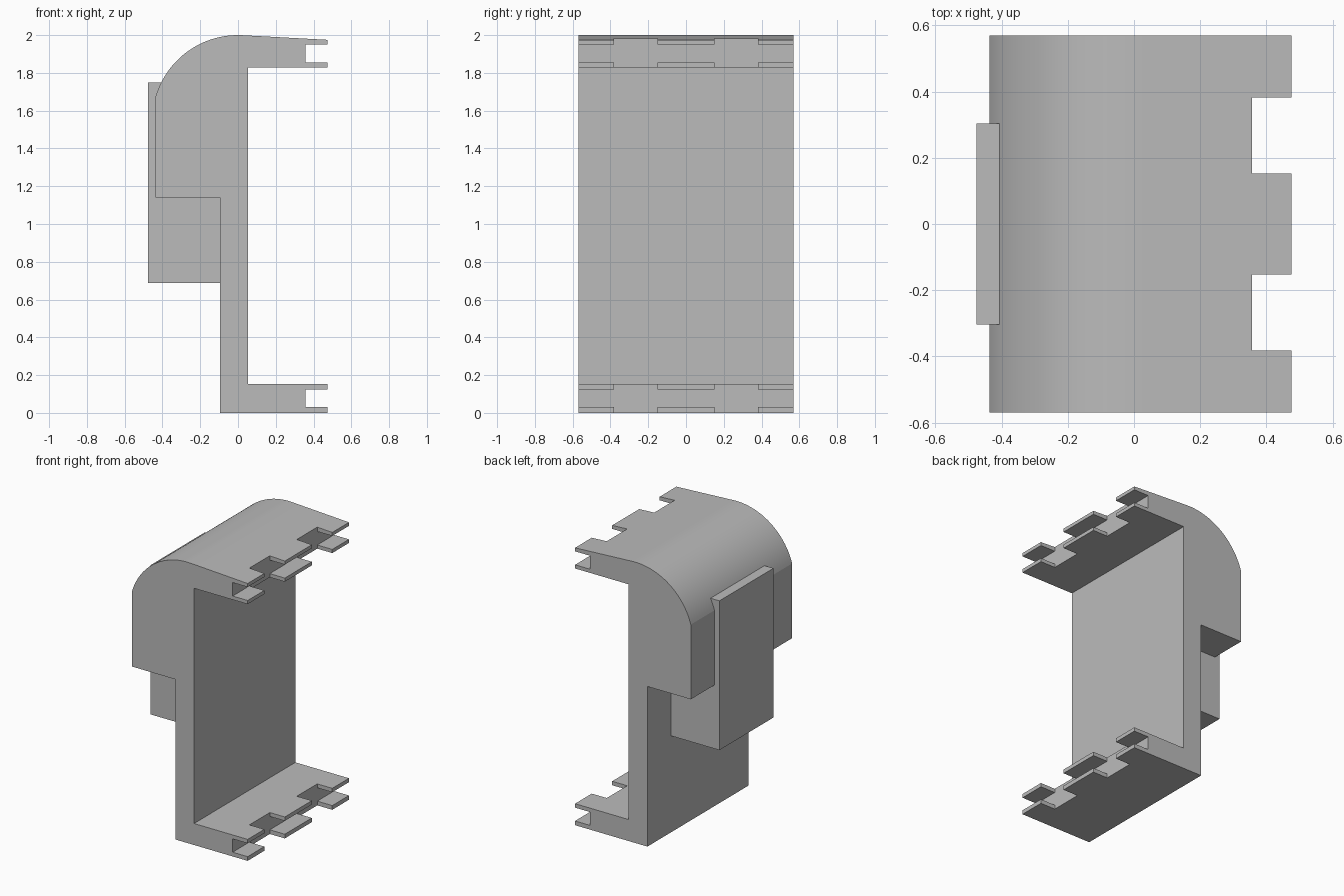
import bpy, bmesh, math

cube = bpy.data.objects.get("Cube")
if cube:
    bpy.data.objects.remove(cube, do_unlink=True)

HALF_DEPTH = 0.57
TIP, SLOT = 0.475, 0.357          # tab tips and slot floor along x

grey = bpy.data.materials.new("plain_grey")
grey.use_nodes = True
colour = (0.5, 0.5, 0.5, 1)
grey.diffuse_color = colour
grey.node_tree.nodes["Principled BSDF"].inputs["Base Color"].default_value = colour


def extrude_profile(name, points, y0, y1):
    """Extrude a closed x-z outline along y."""
    bm = bmesh.new()
    face = bm.faces.new([bm.verts.new((x, y0, z)) for x, z in points])
    new = bmesh.ops.extrude_face_region(bm, geom=[face])["geom"]
    verts = [v for v in new if isinstance(v, bmesh.types.BMVert)]
    bmesh.ops.translate(bm, verts=verts, vec=(0, y1 - y0, 0))
    bmesh.ops.recalc_face_normals(bm, faces=bm.faces)
    mesh = bpy.data.meshes.new(name)
    bm.to_mesh(mesh)
    bm.free()
    mesh.materials.append(grey)
    obj = bpy.data.objects.new(name, mesh)
    bpy.context.collection.objects.link(obj)
    return obj


def box(x0, x1, z0, z1):
    return [(x0, z0), (x1, z0), (x1, z1), (x0, z1)]


def slotted_end(z0, z1, z2, z3):
    """Right-hand edge of an arm with a slot between two thin tabs."""
    return [(TIP, z0), (TIP, z1), (SLOT, z1), (SLOT, z2), (TIP, z2), (TIP, z3)]


# Body: wall with bottom arm, top arm, rounded hood and overhang
radius, steps = 0.455, 32
hood = []
for i in range(steps + 1):
    a = math.radians(87 + (163.8 - 87) * i / steps)
    hood.append((radius * math.cos(a), 2 - radius + radius * math.sin(a)))
outline = [(-0.095, 0)] + slotted_end(0, 0.03, 0.125, 0.153)
outline += [(0.053, 0.153), (0.053, 1.828)]
outline += slotted_end(1.828, 1.854, 1.95, 1.975)
outline += hood + [(-0.437, 1.14), (-0.095, 1.14)]
body = extrude_profile("bracket_body", outline, -HALF_DEPTH, HALF_DEPTH)

# Notches dividing each arm end into three tabs
for side in (-1, 1):
    y0, y1 = sorted((side * 0.152, side * 0.382))
    cutter = extrude_profile("notch_cutter", box(SLOT, 0.7, -0.2, 2.2), y0, y1)
    cutter.hide_render = True
    cut = body.modifiers.new("notch", 'BOOLEAN')
    cut.operation, cut.solver, cut.object = 'DIFFERENCE', 'EXACT', cutter
    bpy.context.view_layer.objects.active = body
    bpy.ops.object.modifier_apply(modifier=cut.name)
    bpy.data.objects.remove(cutter, do_unlink=True)

# Smooth hood with crisp edges
bpy.ops.object.select_all(action='DESELECT')
body.select_set(True)
bpy.context.view_layer.objects.active = body
bpy.ops.object.shade_smooth_by_angle(angle=math.radians(15))

# Block on the outer side, seated into the wall and hood
extrude_profile("side_block", box(-0.476, -0.06, 0.687, 1.75), -0.304, 0.304)
